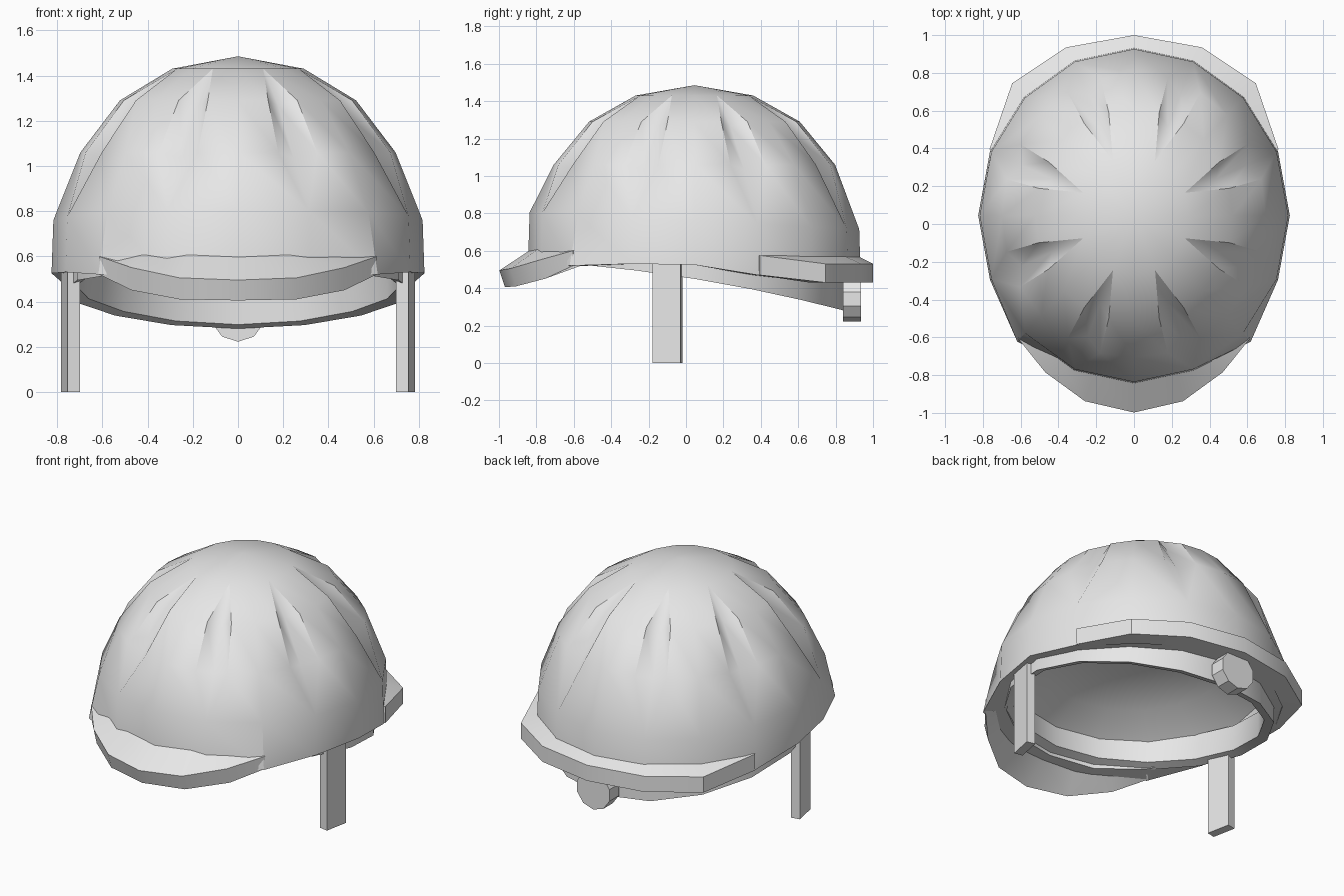
import bpy
import bmesh
from math import sin, cos, radians, hypot
from mathutils import Matrix

cube = bpy.data.objects.get("Cube")
if cube:
    bpy.data.objects.remove(cube)

grey = bpy.data.materials.new("light grey")
grey.use_nodes = True
grey.diffuse_color = (0.8, 0.8, 0.8, 1)
grey.node_tree.nodes["Principled BSDF"].inputs["Base Color"].default_value = (0.8, 0.8, 0.8, 1)

RX, RY, CY = 0.825, 0.89, 0.045   # plan ellipse of the shell
SIDES = 16


def finish(name, bm, soft=()):
    """Make the object; edges over 30 degrees stay sharp unless listed as soft."""
    bmesh.ops.recalc_face_normals(bm, faces=bm.faces)
    for face in bm.faces:
        face.smooth = True
    for edge in bm.edges:
        edge.smooth = edge in soft or edge.calc_face_angle(0) < radians(30)
    mesh = bpy.data.meshes.new(name)
    bm.to_mesh(mesh)
    bm.free()
    mesh.materials.append(grey)
    bpy.context.collection.objects.link(bpy.data.objects.new(name, mesh))


def add_face(bm, *verts):
    unique = list(dict.fromkeys(verts))
    if len(unique) > 2:
        bm.faces.new(unique)


def sweep(bm, sections, closed):
    """Skin a row of four-point sections."""
    following = sections[1:] + sections[:1] if closed else sections[1:]
    for s, t in zip(sections, following):
        for i in range(4):
            add_face(bm, s[i], s[(i + 1) % 4], t[(i + 1) % 4], t[i])


def plan(angle, scale):
    return RX * scale * cos(angle), CY + RY * scale * sin(angle)


def rim_height(j):
    """Height of the lower edge, listed from the front to the back."""
    step = j if j <= 4 else 8 - j if j <= 12 else j - 16
    return (0.52, 0.51, 0.52, 0.53, 0.525, 0.47, 0.44, 0.43, 0.43)[4 + step]


# Shell: dome with eight tapered grooves on the odd columns, a flat lower rim
# and a smooth shallow lining
def build_shell():
    bm = bmesh.new()
    rings = [("dome", 0.353, 1.43), ("groove", 0.633, 1.29), ("groove", 0.845, 1.06),
             ("tilted", 0.99, 0.76), ("rim", 1, 0), ("rim", 0.9, 0),
             ("lining", 0.9, 0.65), ("lining", 0.65, 0.79), ("lining", 0.33, 0.86)]
    rows, centres, tips = [], set(), set()
    for kind, scale, height in rings:
        row = []
        for j in range(SIDES):
            a = radians(22.5 * j)
            z, size = height, scale
            if kind == "rim":
                z = rim_height(j)
                if scale == 1 and j in (10, 14):     # flare where the peak starts
                    size = 1.06
            elif kind == "tilted":
                z -= 0.045 * sin(a)
            offsets = [(0, 0)]
            if kind == "groove" and j % 2:
                offsets = [(-7.7, 0), (0, 0.065), (7.7, 0)]
            verts = [bm.verts.new((*plan(a + radians(d), size - sink), z - sink * 0.4))
                     for d, sink in offsets]
            if len(verts) == 3:
                centres.add(verts[1])
            if kind == "tilted" and j % 2:
                tips.add(verts[0])
            row.append(verts)
        rows.append(row)
    crown = bm.verts.new((0, CY, 1.485))
    ceiling = bm.verts.new((0, CY, 0.88))
    for j in range(SIDES):
        k = (j + 1) % SIDES
        add_face(bm, crown, rows[0][j][0], rows[0][k][0])
        add_face(bm, ceiling, rows[-1][k][0], rows[-1][j][0])
        for up, low in zip(rows, rows[1:]):
            add_face(bm, up[j][-1], up[k][0], low[k][0], low[j][-1])
            u = up[j] if len(up[j]) == 3 else up[j] * 3
            w = low[j] if len(low[j]) == 3 else low[j] * 3
            for i in range(2):
                add_face(bm, u[i], u[i + 1], w[i + 1], w[i])
    lower_rim = {v for verts in rows[4] for v in verts}
    soft = {e for e in bm.edges if centres & set(e.verts)
            or (tips & set(e.verts) and not lower_rim & set(e.verts))}
    finish("shell", bm, soft)


# Brims: wedge sections swept around the rim, mirrored across x
def build_brim(name, stations, inner_top, inner_low, lean):
    bm = bmesh.new()
    half = [(-x, y, t, b) for x, y, t, b in reversed(stations[1:])]
    sections = []
    for x, y, top, low in half + stations:
        r = hypot(x / RX, (y - CY) / RY) / 0.975
        ix, iy = x / r, CY + (y - CY) / r
        end = abs(x) == stations[-1][0]
        points = [(ix, iy, top if end else inner_top), (x, y, top),
                  (x, y + (0 if end else lean), low), (ix, iy, low if end else inner_low)]
        sections.append([bm.verts.new(p) for p in points])
    sweep(bm, sections, False)
    add_face(bm, *sections[0])
    add_face(bm, *sections[-1])
    finish(name, bm)


# Headband: a tilted ring inside the shell, dropping towards the back
def build_headband():
    bm = bmesh.new()
    loops = []
    for j in range(SIDES):
        a = radians(22.5 * j)
        s = sin(a)
        low = 0.45 - 0.13 * s - 0.04 * s * s
        loops.append([bm.verts.new((r * cos(a), CY + (r + 0.03) * s, z))
                      for r, z in ((0.77, low), (0.77, low + 0.17),
                                   (0.715, low + 0.18), (0.715, low + 0.018))])
    sweep(bm, loops, True)
    finish("headband", bm)


# Adjuster knob: ten-sided disc at the back, one corner pointing down
def build_knob():
    bm = bmesh.new()
    bmesh.ops.create_cone(bm, cap_ends=True, segments=10, radius1=0.12, radius2=0.12, depth=0.095)
    bmesh.ops.rotate(bm, verts=bm.verts, matrix=Matrix.Rotation(radians(90), 3, 'X'))
    bmesh.ops.translate(bm, verts=bm.verts, vec=(0, 0.888, 0.342))
    finish("adjuster_knob", bm)


# Straps: slightly turned flat bars on both sides
def build_strap(name, side):
    bm = bmesh.new()
    bmesh.ops.create_cube(bm, size=1)
    bmesh.ops.scale(bm, verts=bm.verts, vec=(0.055, 0.153, 0.56))
    turn = Matrix.Rotation(radians(-11.3 * side), 3, 'Z')
    bmesh.ops.rotate(bm, verts=bm.verts, matrix=turn)
    bmesh.ops.translate(bm, verts=bm.verts, vec=(0.742 * side, -0.1, 0.28))
    finish(name, bm)


build_shell()
build_brim("front_brim", [(0, -0.998, 0.495, 0.405), (0.26, -0.938, 0.505, 0.41),
                          (0.47, -0.785, 0.55, 0.45), (0.615, -0.605, 0.60, 0.52)],
           0.61, 0.52, 0.03)
build_brim("back_brim", [(0, 1.0, 0.53, 0.43), (0.36, 0.935, 0.53, 0.43),
                         (0.645, 0.745, 0.53, 0.43), (0.765, 0.395, 0.575, 0.47)],
           0.575, 0.43, 0)
build_headband()
build_knob()
build_strap("left_strap", 1)
build_strap("right_strap", -1)
